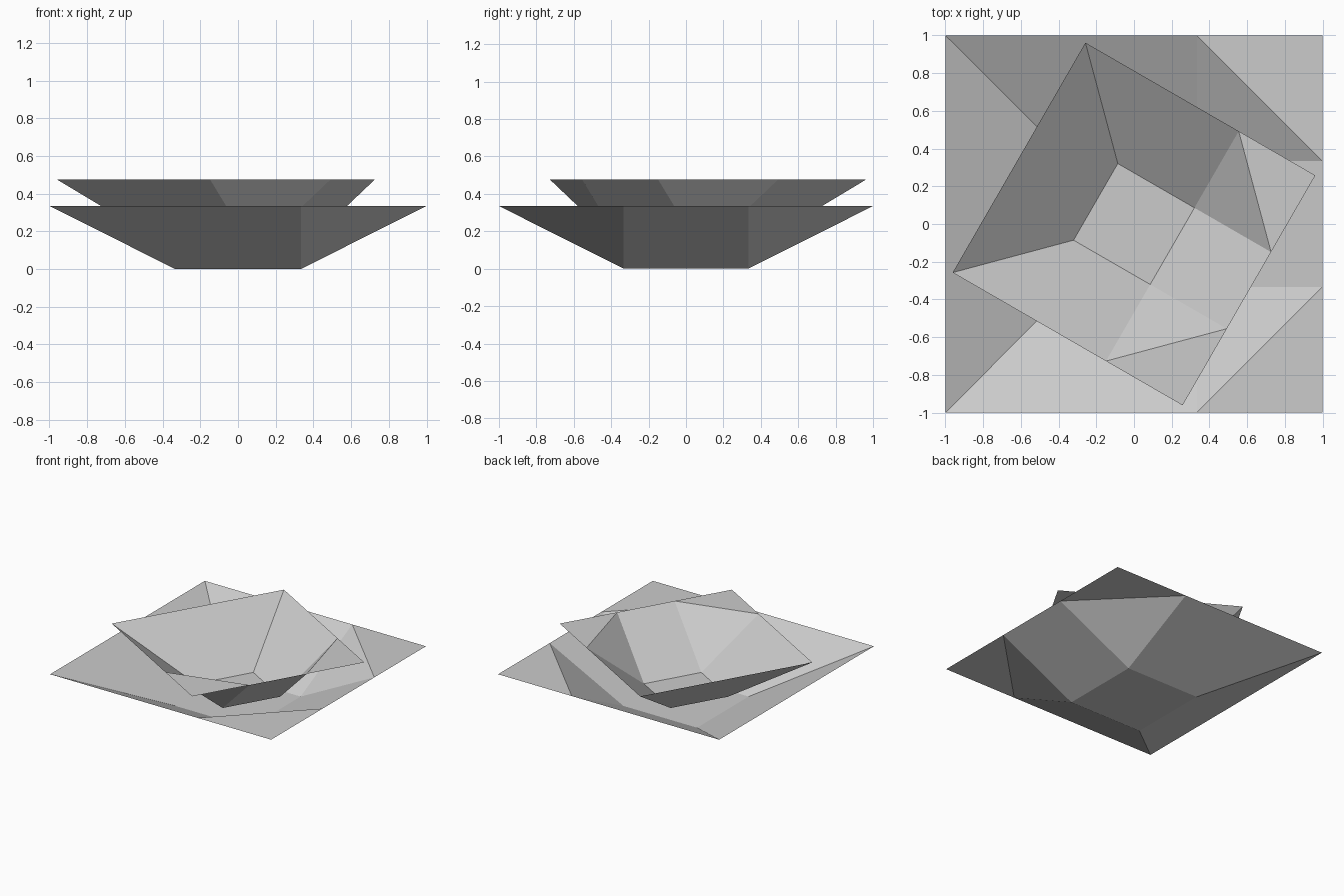
import bpy
import bmesh
from math import radians
from mathutils import Matrix

cube = bpy.data.objects.get("Cube")
if cube:
    bpy.data.objects.remove(cube)

# One plain grey for both sheets
grey = bpy.data.materials.new("light_grey")
grey.use_nodes = True
GREY = (0.6, 0.6, 0.6, 1)
grey.diffuse_color = GREY
grey.node_tree.nodes["Principled BSDF"].inputs["Base Color"].default_value = GREY


def folded_tray(name, half_width, bottom, rim, turn):
    """Square sheet of 3 x 3 panels with its middle panel pushed down."""
    bm = bmesh.new()
    bmesh.ops.create_grid(bm, x_segments=3, y_segments=3, size=1)
    for v in bm.verts:
        v.co.z = bottom if max(abs(v.co.x), abs(v.co.y)) < 0.5 else rim

    # Corner panels: flat flaps on the +x side, mitred folds on the -x side
    for face in list(bm.faces):
        centre = face.calc_center_median()
        if min(abs(centre.x), abs(centre.y)) < 0.5:
            continue
        along = sorted(face.verts, key=lambda v: v.co.xy.length)
        pair = along[1:3] if centre.x > 0 else [along[0], along[3]]
        bmesh.ops.connect_verts(bm, verts=pair)

    bm.transform(Matrix.Rotation(radians(turn), 4, "Z")
                 @ Matrix.Diagonal((half_width, half_width, 1, 1)))
    mesh = bpy.data.meshes.new(name)
    bm.to_mesh(mesh)
    bm.free()
    mesh.materials.append(grey)
    obj = bpy.data.objects.new(name, mesh)
    bpy.context.collection.objects.link(obj)


# Wide lower tray, and a smaller deeper one turned inside it
folded_tray("lower_tray", 1.0, 0.0, 0.335, 0)
folded_tray("upper_tray", 0.704, 0.09, 0.476, -30)
